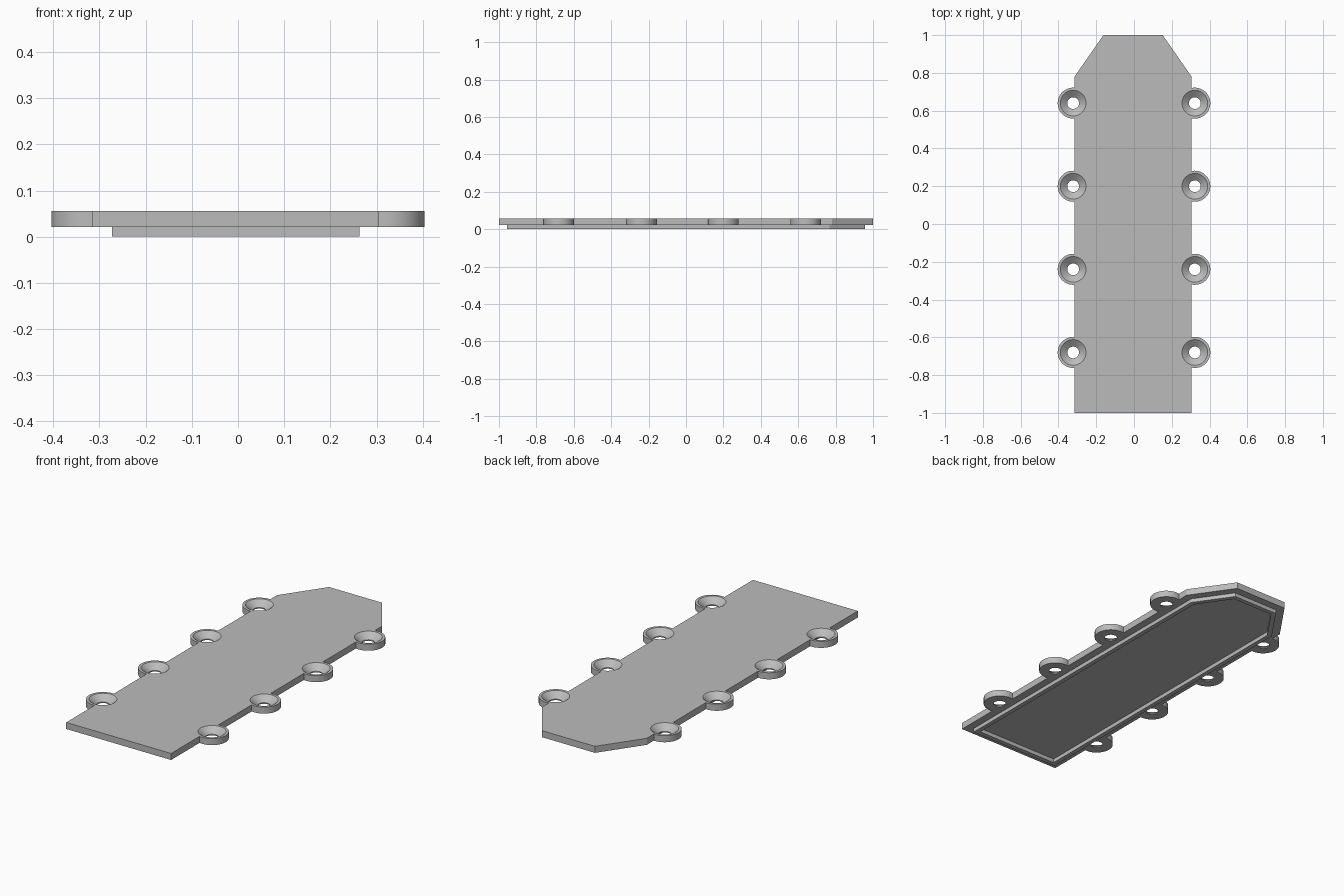
import bpy, bmesh, math
from mathutils import Vector

if "Cube" in bpy.data.objects:
    bpy.data.objects.remove(bpy.data.objects["Cube"])

# Overall sizes
LEFT, RIGHT = 0.305, -0.315
Z_RIM, Z_PLATE, Z_TOP = 0.0, 0.021, 0.056
TAB_Y = [-0.68, -0.24, 0.20, 0.64]
TAB_X, TAB_R = 0.322, 0.082

grey = bpy.data.materials.new("plain grey")
grey.use_nodes = True
colour = (0.5, 0.5, 0.5, 1)
grey.diffuse_color = colour
grey.node_tree.nodes["Principled BSDF"].inputs["Base Color"].default_value = colour


def finish(name, bm):
    bmesh.ops.recalc_face_normals(bm, faces=bm.faces)
    mesh = bpy.data.meshes.new(name)
    bm.to_mesh(mesh)
    bm.free()
    mesh.materials.append(grey)
    obj = bpy.data.objects.new(name, mesh)
    bpy.context.collection.objects.link(obj)
    return obj


def smooth(obj):
    bpy.ops.object.select_all(action='DESELECT')
    obj.select_set(True)
    bpy.context.view_layer.objects.active = obj
    bpy.ops.object.shade_smooth_by_angle(angle=math.radians(30))


def inset(points, d):
    """Move every edge of a counter-clockwise outline inward by d."""
    result = []
    for i, p in enumerate(points):
        a = (p - points[i - 1]).normalized()
        b = (points[(i + 1) % len(points)] - p).normalized()
        na, nb = Vector((-a.y, a.x)), Vector((-b.y, b.x))
        result.append(p + (na + nb) * d / (1 + na.dot(nb)))
    return result


def tab_arc(side, edge_x, y, steps=40):
    """Outer arc of one screw tab, running counter-clockwise."""
    half = math.acos((edge_x * side - TAB_X) / TAB_R)
    mid = 0 if side > 0 else math.pi
    angles = [mid - half + 2 * half * i / steps for i in range(steps + 1)]
    return [Vector((side * TAB_X + TAB_R * math.cos(t), y + TAB_R * math.sin(t)))
            for t in angles]


# Plain outline with a chamfered nose at the back
corners = [Vector(p) for p in [(RIGHT, -1), (LEFT, -1), (LEFT, 0.78),
                               (0.152, 1), (-0.162, 1), (RIGHT, 0.78)]]

# Cover plate, with the screw tabs worked into its outline
outline = corners[:2]
for y in TAB_Y:
    outline = outline + tab_arc(1, LEFT, y)
outline += corners[2:]
for y in reversed(TAB_Y):
    outline += tab_arc(-1, RIGHT, y)
bm = bmesh.new()
base = bm.faces.new([bm.verts.new((p.x, p.y, Z_PLATE)) for p in outline])
top = bmesh.ops.extrude_face_region(bm, geom=[base])
bmesh.ops.translate(bm, vec=(0, 0, Z_TOP - Z_PLATE),
                    verts=[v for v in top["geom"] if isinstance(v, bmesh.types.BMVert)])
plate = finish("cover_plate", bm)

# Countersunk screw holes: one turned profile repeated at each tab
profile = [(0.031, Z_PLATE - 0.01), (0.031, 0.027), (0.068, Z_TOP), (0.068, Z_TOP + 0.01)]
SIDES = 48
bm = bmesh.new()
for side in (-1, 1):
    for y in TAB_Y:
        rings = [[bm.verts.new((side * TAB_X + r * math.cos(2 * math.pi * i / SIDES),
                                y + r * math.sin(2 * math.pi * i / SIDES), z))
                  for i in range(SIDES)] for r, z in profile]
        for low, high in zip(rings, rings[1:]):
            for i in range(SIDES):
                j = (i + 1) % SIDES
                bm.faces.new((low[i], low[j], high[j], high[i]))
        bm.faces.new(rings[0])
        bm.faces.new(rings[-1])
cutter = finish("screw_hole_cutter", bm)
cutter.hide_render = True

cut = plate.modifiers.new("screw holes", 'BOOLEAN')
cut.operation, cut.solver, cut.object = 'DIFFERENCE', 'EXACT', cutter
bpy.context.view_layer.objects.active = plate
plate.select_set(True)
bpy.ops.object.modifier_apply(modifier=cut.name)
bpy.data.objects.remove(cutter)
smooth(plate)

# Locating rim under the plate
bm = bmesh.new()
loops = [[bm.verts.new((p.x, p.y, z)) for p in inset(corners, d)]
         for d, z in [(0.042, Z_PLATE + 0.002), (0.042, Z_RIM),
                      (0.066, Z_RIM), (0.066, Z_PLATE + 0.002)]]
for k, a in enumerate(loops):
    b = loops[(k + 1) % len(loops)]
    for i in range(len(a)):
        j = (i + 1) % len(a)
        bm.faces.new((a[i], a[j], b[j], b[i]))
finish("locating_rim", bm)
